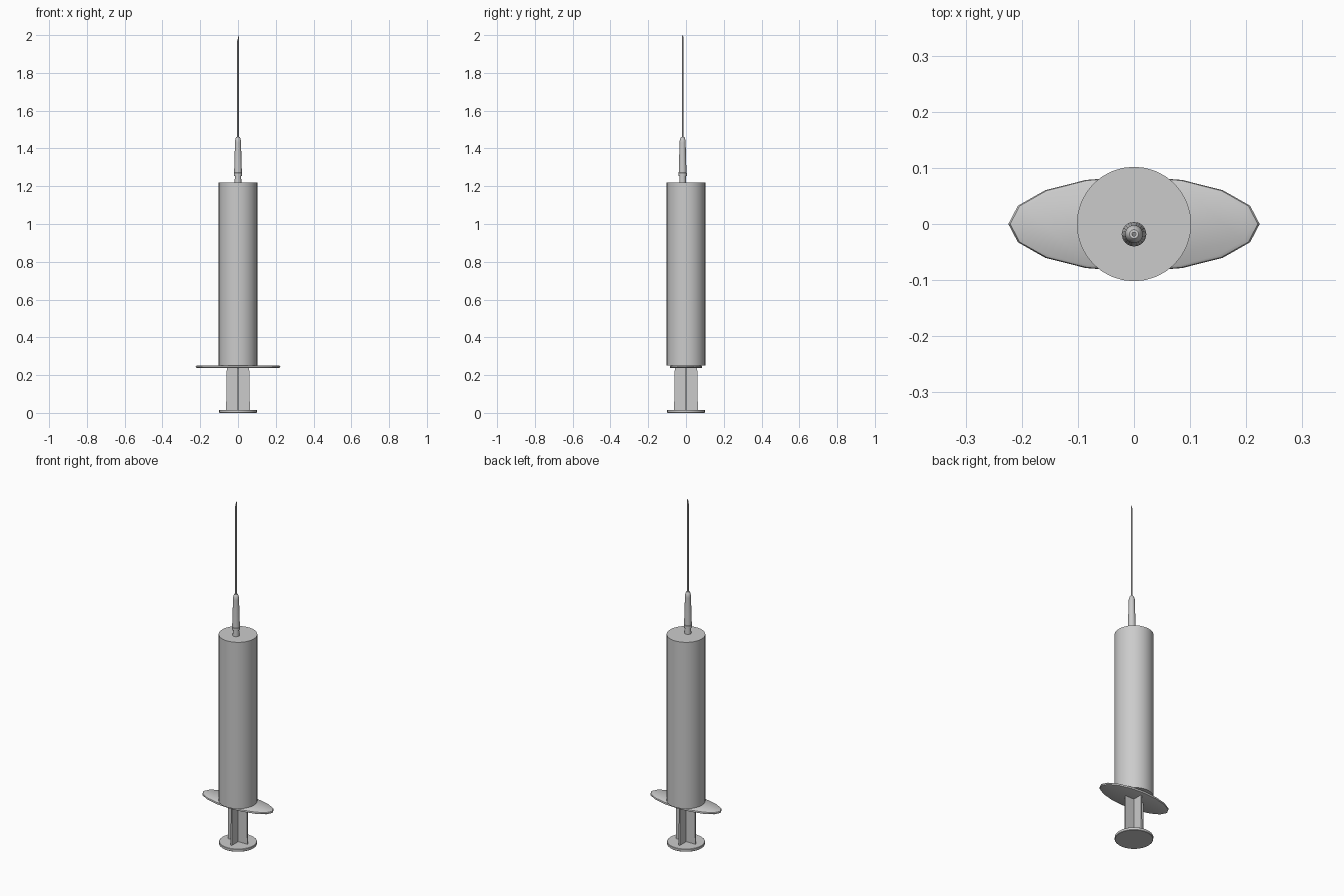
import bpy, bmesh, math

if "Cube" in bpy.data.objects:
    bpy.data.objects.remove(bpy.data.objects["Cube"])


def finish(name, bm):
    bmesh.ops.recalc_face_normals(bm, faces=bm.faces)
    mesh = bpy.data.meshes.new(name)
    bm.to_mesh(mesh)
    bm.free()
    ob = bpy.data.objects.new(name, mesh)
    bpy.context.collection.objects.link(ob)
    bpy.ops.object.select_all(action='DESELECT')
    ob.select_set(True)
    bpy.context.view_layer.objects.active = ob
    bpy.ops.object.shade_smooth_by_angle(angle=math.radians(35))
    return ob


def lathe(name, profile, sides, y=0.0, sx=1.0, sy=1.0, slant=0.0):
    """Closed solid from (radius, z) rings; slant tilts the top ring along x."""
    bm = bmesh.new()
    rings = []
    for i, (r, z) in enumerate(profile):
        ring = []
        for k in range(sides):
            a = 2 * math.pi * k / sides
            tilt = slant * (math.cos(a) - 1) / 2 if i == len(profile) - 1 else 0
            ring.append(bm.verts.new((r * sx * math.cos(a),
                                      y + r * sy * math.sin(a), z + tilt)))
        rings.append(ring)
    for a, b in zip(rings, rings[1:]):
        for k in range(sides):
            n = (k + 1) % sides
            bm.faces.new((a[k], a[n], b[n], b[k]))
    bm.faces.new(rings[0])
    bm.faces.new(rings[-1])
    return finish(name, bm)


# Barrel and thumb disc
lathe("barrel", [(0.102, 0.252), (0.102, 1.22)], 32)
lathe("thumb_disc", [(0.098, 0.0), (0.1, 0.002), (0.1, 0.014), (0.098, 0.016)], 32)

# Oval finger flange with a thin rounded rim
lathe("finger_flange", [(0.94, 0.237), (0.985, 0.239), (1.0, 0.244),
                        (0.985, 0.249), (0.94, 0.252)], 16, sx=0.224, sy=0.085)

# Cross-shaped plunger rod, slightly tapered
for name, turn in (("plunger_rib_x", 0), ("plunger_rib_y", 1)):
    bm = bmesh.new()
    bmesh.ops.create_cube(bm, size=1)
    for v in bm.verts:
        top = v.co.z > 0
        w = v.co.x * (0.118 if top else 0.126)
        t = v.co.y * 0.008
        v.co = (t, w, 0) if turn else (w, t, 0)
        v.co.z = 0.26 if top else 0.012
    finish(name, bm)

# Off-centre nozzle, hub and needle
OFF = -0.018
lathe("nozzle", [(0.018, 1.21), (0.016, 1.28)], 24, OFF)
lathe("needle_hub", [(0.022, 1.255), (0.022, 1.27), (0.0205, 1.272), (0.016, 1.43),
                     (0.016, 1.44), (0.011, 1.458), (0.008, 1.461)], 24, OFF)
lathe("needle", [(0.0042, 1.45), (0.0042, 1.96), (0.0042, 2.0)], 12, OFF, slant=0.03)
